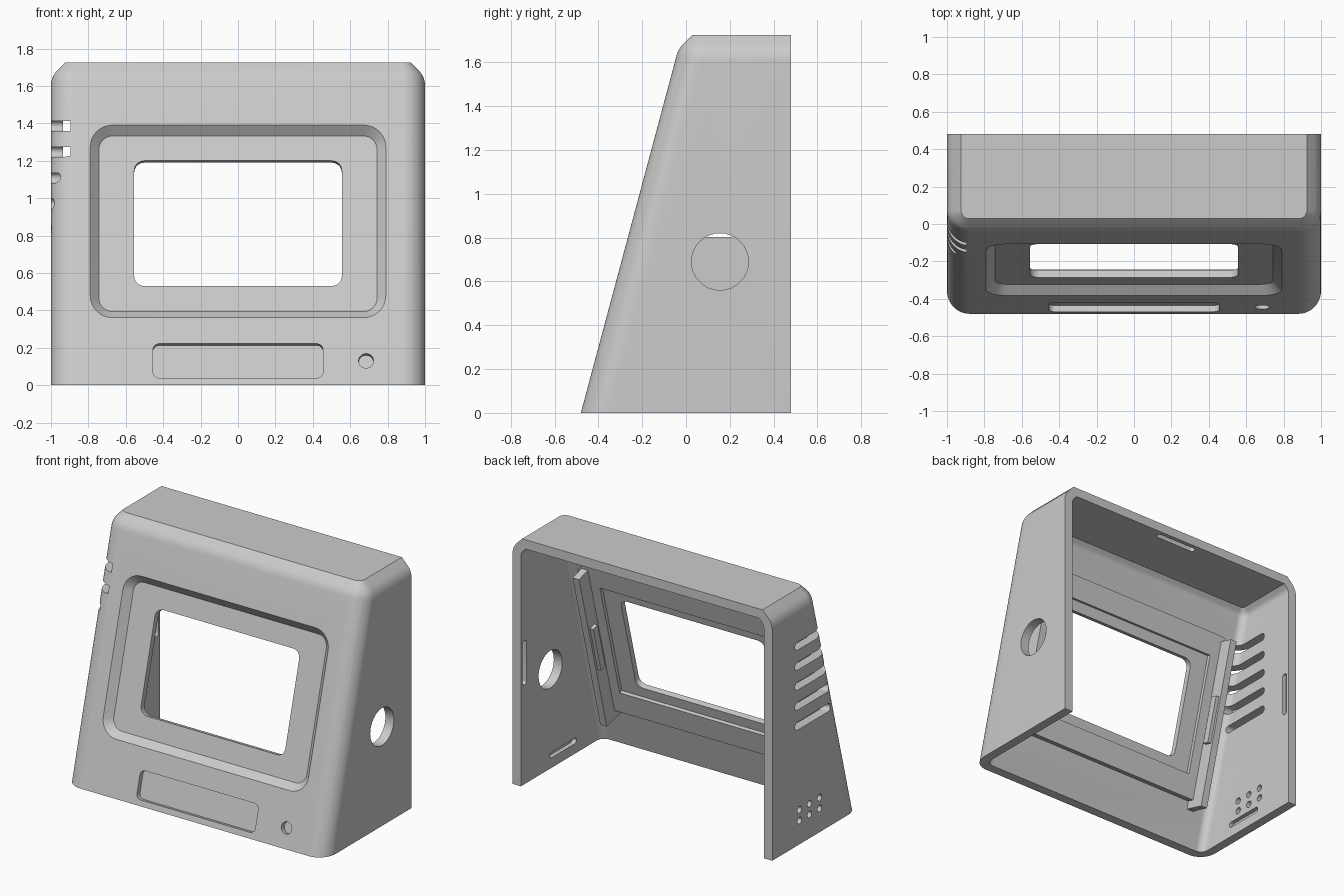
import bpy, bmesh
from math import radians, tan, sin, cos, pi
from mathutils import Matrix, Vector

if "Cube" in bpy.data.objects:
    bpy.data.objects.remove(bpy.data.objects["Cube"])

TILT = tan(radians(15))
TOP, BACK = 1.725, 0.48
SLANT = Matrix.Translation((0, -0.48, 0)) @ Matrix.Rotation(radians(75), 4, 'X')
SIDE = Matrix.Rotation(radians(90), 4, 'Y')

grey = bpy.data.materials.new("light grey plastic")
grey.use_nodes = True
grey.diffuse_color = (0.6, 0.6, 0.6, 1)
grey.node_tree.nodes["Principled BSDF"].inputs["Base Color"].default_value = (0.6, 0.6, 0.6, 1)


def make_object(name, bm):
    bmesh.ops.recalc_face_normals(bm, faces=bm.faces)
    mesh = bpy.data.meshes.new(name)
    bm.to_mesh(mesh)
    bm.free()
    ob = bpy.data.objects.new(name, mesh)
    bpy.context.collection.objects.link(ob)
    return ob


def rounded_hull(name, radius, top, back, bottom):
    """Tilted body with rounded front and side edges and 45 degree upper edges."""
    bm = bmesh.new()
    for side in (-0.88, 0.88):
        for z in (1.6, -0.4):
            for y in (0.073 + TILT * (z - 1.6), 1.0):
                spot = Matrix.Translation((side, y, z))
                bmesh.ops.create_uvsphere(bm, u_segments=48, v_segments=24, radius=radius, matrix=spot)
                if z > 0:
                    bm.verts.new((side, y, z + radius * 2 ** 0.5))
    points = [v.co.copy() for v in bm.verts]
    bm.free()
    bm = bmesh.new()
    hull = bmesh.ops.convex_hull(bm, input=[bm.verts.new(p) for p in points])
    spare = {v for key in ("geom_interior", "geom_unused") for v in hull[key] if isinstance(v, bmesh.types.BMVert)}
    bmesh.ops.delete(bm, geom=list(spare), context='VERTS')
    for co, no in (((0, 0, top), (0, 0, 1)), ((0, back, 0), (0, 1, 0)), ((0, 0, bottom), (0, 0, -1))):
        bmesh.ops.bisect_plane(bm, geom=bm.verts[:] + bm.edges[:] + bm.faces[:], dist=1e-5,
                               plane_co=co, plane_no=no, clear_outer=True)
        bmesh.ops.holes_fill(bm, edges=[e for e in bm.edges if e.is_boundary])
    bmesh.ops.dissolve_limit(bm, angle_limit=radians(0.5), verts=bm.verts, edges=bm.edges)
    return make_object(name, bm)


def prism(name, frame, center, size, span, radius=0.0, taper=0.0):
    """Rounded rectangle in a local frame, lofted over a span and shrunk by taper."""
    bm = bmesh.new()
    rings = []
    for z, shrink in zip(span, (0, taper)):
        r = max(radius - shrink, 0)
        ring = []
        for quarter, (sx, sy) in enumerate(((1, 1), (-1, 1), (-1, -1), (1, -1))):
            for i in range(9 if r else 1):
                a = (quarter + i / 8) * pi / 2
                x = center[0] + sx * (size[0] / 2 - shrink - r) + r * cos(a)
                y = center[1] + sy * (size[1] / 2 - shrink - r) + r * sin(a)
                ring.append(bm.verts.new(frame @ Vector((x, y, z))))
        rings.append(ring)
        bm.faces.new(ring)
    for i in range(len(rings[0])):
        j = (i + 1) % len(rings[0])
        bm.faces.new((rings[0][i], rings[0][j], rings[1][j], rings[1][i]))
    bmesh.ops.remove_doubles(bm, verts=bm.verts, dist=1e-5)
    return make_object(name, bm)


def combine(body, part, operation):
    mod = body.modifiers.new(part.name, 'BOOLEAN')
    mod.object, mod.operation, mod.solver = part, operation, 'EXACT'
    result = bpy.data.meshes.new_from_object(body.evaluated_get(bpy.context.evaluated_depsgraph_get()))
    body.modifiers.clear()
    body.data = result
    bpy.data.objects.remove(part)


# Hollow housing, open at the back and underneath
body = rounded_hull("housing", 0.12, TOP, BACK, 0)
combine(body, rounded_hull("cavity", 0.055, TOP - 0.065, 0.7, -0.1), 'DIFFERENCE')

# Screen surround and the two mounting rails with clips, inside the front wall
added = [prism("screen_surround", SLANT, (0, 0.906), (1.68, 1.16), (-0.04, -0.115), 0.1)]
for s in (-1, 1):
    added.append(prism("rail", SLANT, (s * 0.775, 0.86), (0.05, 1.18), (-0.04, -0.217)))
    added.append(prism("clip", SLANT, (s * 0.755, 0.88), (0.06, 0.33), (-0.15, -0.2)))
for part in added:
    combine(body, part, 'UNION')

# Screen recess, window and inner pocket
cuts = [
    prism("recess_lead", SLANT, (0, 0.907), (1.58, 1.066), (0.05, 0), 0.12),
    prism("recess", SLANT, (0, 0.907), (1.58, 1.066), (0, -0.05), 0.12, 0.047),
    prism("window", SLANT, (0, 0.909), (1.11, 0.694), (0.02, -0.3), 0.055),
    prism("pocket", SLANT, (0, 0.909), (1.36, 0.84), (-0.09, -0.15)),
    # Front label recess and button dimple
    prism("label_recess", SLANT, (0, 0.135), (0.91, 0.19), (0.05, -0.035), 0.035),
    prism("button_dimple", SLANT, (0.685, 0.135), (0.08, 0.08), (0.05, -0.035), 0.04),
    # Cable hole and top latch groove
    prism("cable_hole", SIDE, (-0.69, 0.155), (0.26, 0.26), (0.85, 1.1), 0.13),
    prism("top_groove", Matrix(), (0, 0.43), (0.32, 0.04), (1.6, 1.69), 0.019),
]
# Vents and speaker holes on the right wall
for i in range(5):
    cuts.append(prism("vent", SIDE, (-0.83 - 0.139 * i, 0.035), (0.055, 0.39), (-1.1, -0.895), 0.027))
for y in (-0.04, 0.07, 0.18):
    for z in (0.165, 0.24):
        cuts.append(prism("speaker_hole", SIDE, (-z, y), (0.046, 0.046), (-1.1, -0.85), 0.023))
# Latch grooves on the inner side walls
for s in (-1, 1):
    span = (s * 0.9, s * 0.965)
    cuts.append(prism("back_groove", SIDE, (-0.845, 0.44), (0.31, 0.04), span, 0.019))
    cuts.append(prism("low_groove", SIDE, (-0.09, 0.015), (0.04, 0.29), span, 0.019))
for part in cuts:
    combine(body, part, 'DIFFERENCE')

body.data.materials.clear()
body.data.materials.append(grey)
for poly in body.data.polygons:
    poly.material_index = 0
bpy.context.view_layer.objects.active = body
body.select_set(True)
bpy.ops.object.shade_smooth_by_angle(angle=radians(30))
